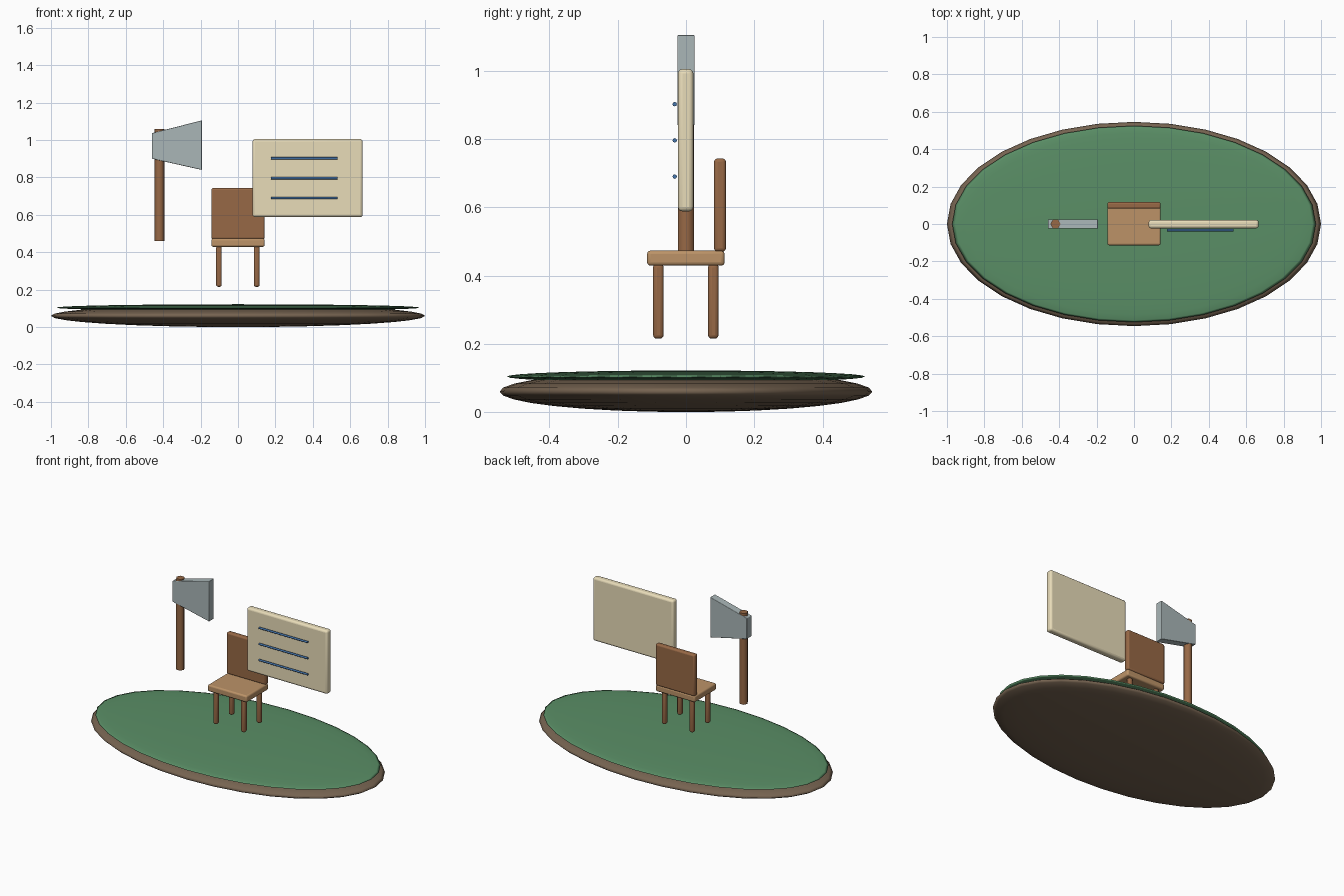
import bpy, bmesh
from math import cos, sin, tau, radians
from mathutils import Matrix, Vector

if "Cube" in bpy.data.objects:
    bpy.data.objects.remove(bpy.data.objects["Cube"])


def material(name, srgb):
    m = bpy.data.materials.new(name)
    m.diffuse_color = (*(c ** 2.2 for c in srgb), 1)
    m.use_nodes = True
    m.node_tree.nodes["Principled BSDF"].inputs["Base Color"].default_value = m.diffuse_color
    return m


SOIL = material("soil brown", (0.46, 0.39, 0.32))
GRASS = material("grass green", (0.355, 0.555, 0.40))
DARK = material("dark wood", (0.59, 0.41, 0.28))
LIGHT = material("light wood", (0.73, 0.57, 0.405))
STEEL = material("steel", (0.66, 0.71, 0.715))
CREAM = material("cream", (0.91, 0.86, 0.72))
BLUE = material("blue", (0.28, 0.46, 0.67))


def finish(name, bm, mat, bevel=0, angle=30):
    bmesh.ops.recalc_face_normals(bm, faces=bm.faces[:])
    me = bpy.data.meshes.new(name)
    bm.to_mesh(me)
    bm.free()
    ob = bpy.data.objects.new(name, me)
    bpy.context.collection.objects.link(ob)
    me.materials.append(mat)
    if bevel:
        mod = ob.modifiers.new("rounding", 'BEVEL')
        mod.width = bevel
        mod.segments = 3
    bpy.ops.object.select_all(action='DESELECT')
    bpy.context.view_layer.objects.active = ob
    ob.select_set(True)
    bpy.ops.object.shade_smooth_by_angle(angle=radians(angle))
    return ob


def disc(name, centre_z, radii, mat):
    bm = bmesh.new()
    bmesh.ops.create_uvsphere(bm, u_segments=32, v_segments=16, radius=1)
    bmesh.ops.transform(bm, verts=bm.verts, matrix=Matrix.Translation((0, 0, centre_z)) @ Matrix.Diagonal((*radii, 1)))
    return finish(name, bm, mat, 0, 180)


def box(name, lo, hi, mat, bevel):
    lo, hi = Vector(lo), Vector(hi)
    bm = bmesh.new()
    bmesh.ops.create_cube(bm, size=1)
    bmesh.ops.transform(bm, verts=bm.verts, matrix=Matrix.Translation((lo + hi) / 2) @ Matrix.Diagonal((*(hi - lo), 1)))
    return finish(name, bm, mat, bevel)


def prism(name, points, direction, mat, bevel=0, angle=30):
    n = len(points)
    bm = bmesh.new()
    near = [bm.verts.new(p) for p in points]
    far = [bm.verts.new(Vector(p) + Vector(direction)) for p in points]
    bm.faces.new(near)
    bm.faces.new(far)
    for i in range(n):
        j = (i + 1) % n
        bm.faces.new((near[i], near[j], far[j], far[i]))
    return finish(name, bm, mat, bevel, angle)


# Island: two flattened spheres
disc("island_soil", 0.06, (1.0, 0.546, 0.06), SOIL)
disc("island_grass", 0.104, (0.972, 0.525, 0.018), GRASS)

# Chair
box("seat", (-0.143, -0.114, 0.429), (0.143, 0.113, 0.473), LIGHT, 0.01)
box("backrest", (-0.143, 0.082, 0.47), (0.143, 0.117, 0.743), DARK, 0.01)
for side, x in (("left", -0.102), ("right", 0.1)):
    for end, y in (("front", -0.081), ("back", 0.08)):
        box(f"{end}_{side}_leg", (x - 0.015, y - 0.0155, 0.215),
            (x + 0.015, y + 0.0155, 0.435), DARK, 0.011)

# Axe: six-sided handle through a flared head
prism("axe_handle", [(-0.42 + 0.027 * cos(i * tau / 6), 0.027 * sin(i * tau / 6), 0.46) for i in range(6)],
      (0, 0, 0.6), DARK, 0, 65)
prism("axe_head", [(x, -0.025, z) for x, z in
      ((-0.46, 0.9), (-0.193, 0.84), (-0.193, 1.105), (-0.46, 1.037))],
      (0, 0.05, 0), STEEL, 0.003)

# Sign board with three raised lines on the front
box("sign_board", (0.078, -0.0235, 0.588), (0.666, 0.0215, 1.005), CREAM, 0.013)
for n, z in enumerate((0.69, 0.796, 0.902)):
    prism(f"sign_line_{n + 1}", [(0.177, -0.033 + 0.0065 * cos(i * tau / 8), z + 0.0065 * sin(i * tau / 8))
          for i in range(8)], (0.355, 0, 0), BLUE, 0, 50)
